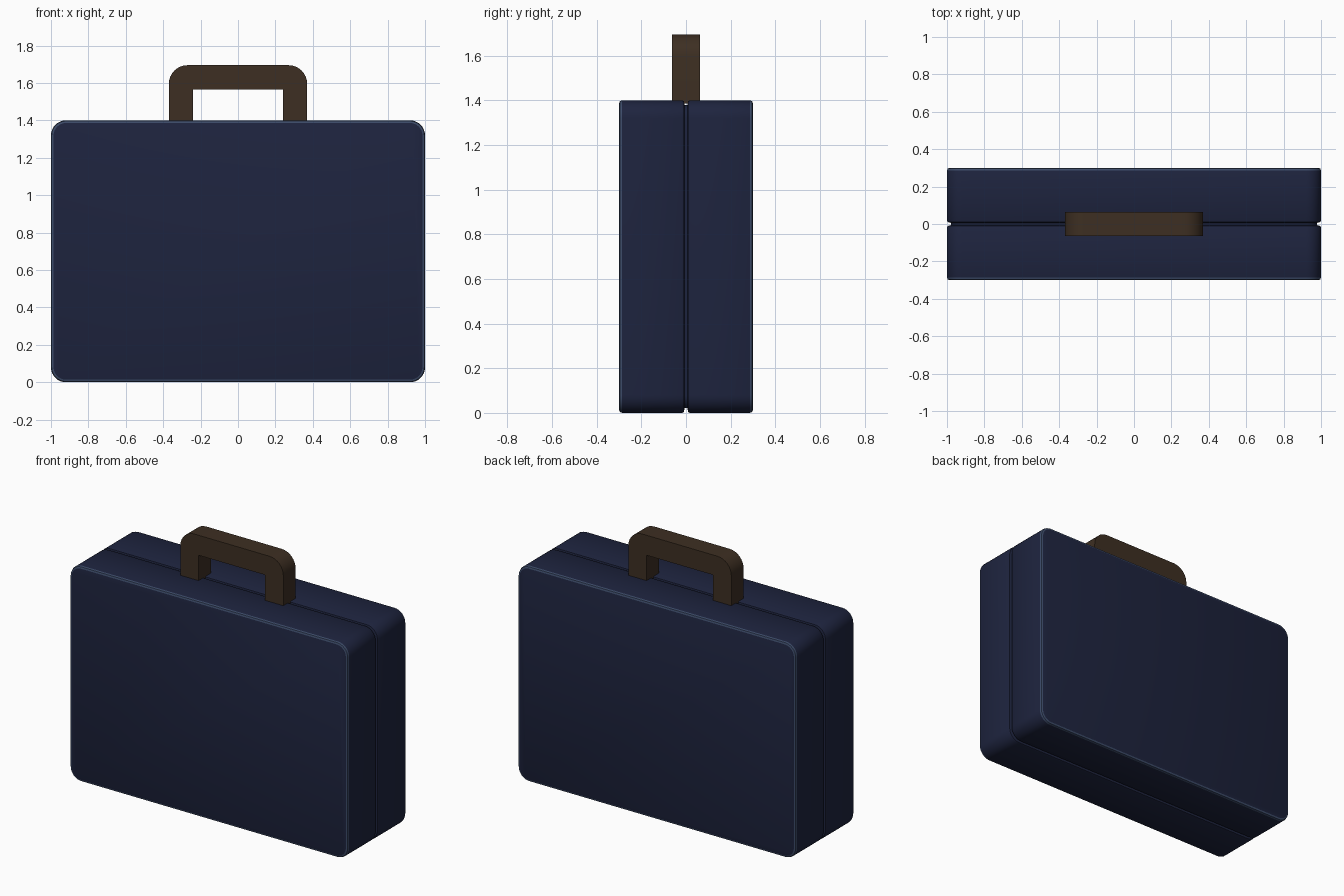
import bpy, bmesh, math

if "Cube" in bpy.data.objects:
    bpy.data.objects.remove(bpy.data.objects["Cube"])


def material(name, rgb):
    m = bpy.data.materials.new(name)
    m.diffuse_color = (*rgb, 1)
    m.use_nodes = True
    m.node_tree.nodes["Principled BSDF"].inputs["Base Color"].default_value = m.diffuse_color
    return m


def finish(name, bm, mats, angle=30):
    bmesh.ops.recalc_face_normals(bm, faces=bm.faces)
    me = bpy.data.meshes.new(name)
    bm.to_mesh(me)
    bm.free()
    for m in mats:
        me.materials.append(m)
    ob = bpy.data.objects.new(name, me)
    bpy.context.collection.objects.link(ob)
    bpy.ops.object.select_all(action='DESELECT')
    ob.select_set(True)
    bpy.context.view_layer.objects.active = ob
    bpy.ops.object.shade_smooth_by_angle(angle=math.radians(angle))
    return ob


def arc(cx, cz, r, start, steps=8):
    return [(cx + r * math.cos(math.radians(start + 90 * i / steps)),
             cz + r * math.sin(math.radians(start + 90 * i / steps)))
            for i in range(steps + 1)]


def rounded_rect(inset, r=0.08):
    x, lo, hi = 1 - r, r, 1.4 - r
    r -= inset
    return (arc(x, hi, r, 0) + arc(-x, hi, r, 90)
            + arc(-x, lo, r, 180) + arc(x, lo, r, 270))


navy = material("navy_shell", (0.0125, 0.017, 0.048))
trim = material("edge_trim", (0.045, 0.07, 0.14))
brown = material("brown_handle", (0.047, 0.028, 0.016))

# Case shell: rounded rectangles lofted through depth, with a seam groove
half = [(-0.3, 0.014), (-0.296, 0.004), (-0.286, 0.0),
        (-0.018, 0.0), (-0.01, 0.004), (-0.006, 0.022)]
sections = half + [(-y, i) for y, i in reversed(half)]
bm = bmesh.new()
rings = [[bm.verts.new((x, y, z)) for x, z in rounded_rect(i)] for y, i in sections]
bm.faces.new(rings[0])
bm.faces.new(rings[-1])
last = len(rings) - 2
for k, (a, b) in enumerate(zip(rings, rings[1:])):
    for j in range(len(a)):
        n = (j + 1) % len(a)
        f = bm.faces.new((a[j], a[n], b[n], b[j]))
        f.material_index = 1 if k in (0, 1, last - 1, last) else 0
finish("case_shell", bm, [navy, trim])

# Handle: arch profile with rounded outer corners and a square opening
outer = [(0.37, 1.385)] + arc(0.27, 1.595, 0.1, 0) + arc(-0.27, 1.595, 0.1, 90) + [(-0.37, 1.385)]
inner = [(-0.24, 1.385), (-0.24, 1.565), (0.24, 1.565), (0.24, 1.385)]
bm = bmesh.new()
face = bm.faces.new([bm.verts.new((x, -0.063, z)) for x, z in outer + inner])
ext = bmesh.ops.extrude_face_region(bm, geom=[face], use_keep_orig=True)
bmesh.ops.translate(bm, vec=(0, 0.126, 0),
                    verts=[v for v in ext["geom"] if isinstance(v, bmesh.types.BMVert)])
finish("carry_handle", bm, [brown])
